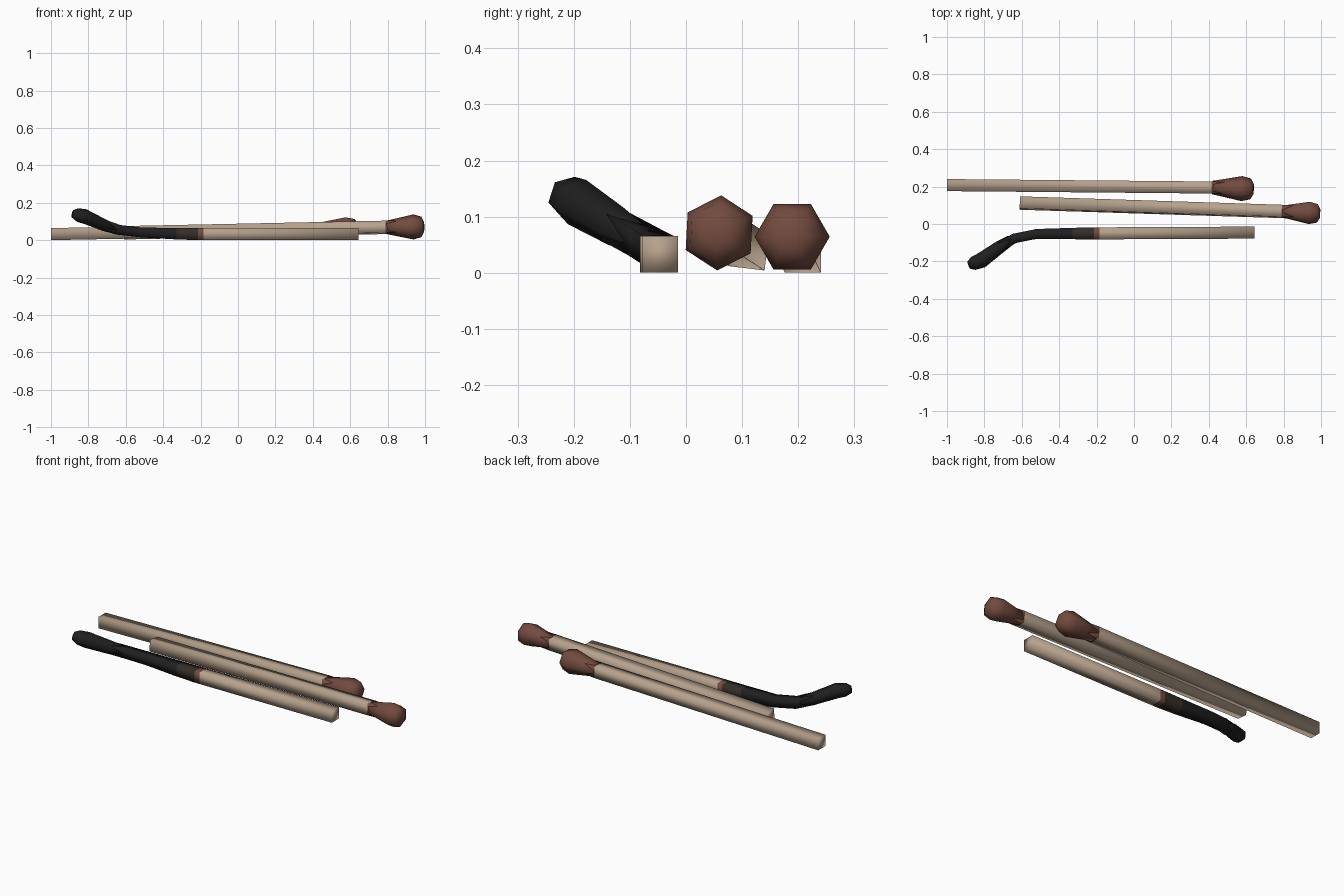
import bpy, bmesh, math
from mathutils import Vector

if "Cube" in bpy.data.objects:
    bpy.data.objects.remove(bpy.data.objects["Cube"], do_unlink=True)


def material(name, rgb):
    m = bpy.data.materials.new(name)
    m.use_nodes = True
    m.diffuse_color = (*rgb, 1)
    m.node_tree.nodes["Principled BSDF"].inputs["Base Color"].default_value = (*rgb, 1)
    return m


WOOD = material("pale_wood", (0.47, 0.36, 0.265))
RED = material("red_brown_tip", (0.17, 0.07, 0.05))
SCORCH = material("scorched_wood", (0.035, 0.027, 0.021))
CHAR = material("black_char", (0.014, 0.014, 0.014))


def loft(name, path, sides, turn, mats):
    """Sweep a polygon along (x, y, z, radius) rings; one material per span."""
    bm = bmesh.new()
    centres = [Vector(p[:3]) for p in path]
    rings = []
    for i, c in enumerate(centres):
        d = (centres[min(i + 1, len(path) - 1)] - centres[max(i - 1, 0)]).normalized()
        side = Vector((0, 0, 1)).cross(d).normalized()
        up = d.cross(side)
        ring = []
        for k in range(sides):
            a = math.radians(turn) + math.tau * k / sides
            ring.append(bm.verts.new(c + path[i][3] * (side * math.cos(a) + up * math.sin(a))))
        rings.append(ring)
    used = list(dict.fromkeys(mats))
    for i in range(len(rings) - 1):
        for k in range(sides):
            n = (k + 1) % sides
            f = bm.faces.new((rings[i][k], rings[i][n], rings[i + 1][n], rings[i + 1][k]))
            f.material_index = used.index(mats[i])
    for ring, mat in ((rings[0], mats[0]), (rings[-1], mats[-1])):
        bm.faces.new(ring).material_index = used.index(mat)
    for f in bm.faces:
        f.smooth = True
    bmesh.ops.recalc_face_normals(bm, faces=bm.faces)
    me = bpy.data.meshes.new(name)
    bm.to_mesh(me)
    bm.free()
    for m in used:
        me.materials.append(m)
    ob = bpy.data.objects.new(name, me)
    bpy.context.collection.objects.link(ob)
    return ob


R = 0.0455  # corner radius of the square sticks


def fresh_match(name, start, neck, tip, stick_turn, head_turn):
    """Square stick with a six-sided bulb; the coating begins at the neck."""
    s, n, t = Vector(start), Vector(neck), Vector(tip)
    loft(name + "_stick", [(*s, R), (*n, R), (*n.lerp(t, 0.35), R * 0.95)],
         4, stick_turn, [WOOD, RED])
    profile = [(0.02, 0.036), (0.36, 0.051), (0.72, 0.067), (0.93, 0.055), (1, 0.026)]
    loft(name + "_head", [(*n.lerp(t, f), r) for f, r in profile], 6, head_turn, [RED] * 4)


fresh_match("back_match", (-1, 0.208, 0.033), (0.415, 0.195, 0.06), (0.64, 0.187, 0.066), 45, 0)
fresh_match("middle_match", (-0.61, 0.112, 0.04), (0.79, 0.067, 0.069), (0.995, 0.056, 0.072), 38, 27)

# Burnt match: straight wood, scorched band, curled char
loft("burnt_match_stick", [
    (-0.72, -0.125, 0.082, 0.036), (-0.64, -0.077, 0.056, 0.036),
    (-0.52, -0.053, 0.042, 0.037), (-0.33, -0.051, 0.035, 0.043),
    (-0.215, -0.05, 0.033, R), (-0.185, -0.05, 0.033, R),
    (0.645, -0.046, 0.033, R)],
    4, 45, [CHAR, CHAR, CHAR, SCORCH, RED, WOOD])
loft("burnt_match_head", [
    (-0.883, -0.218, 0.14, 0.022), (-0.858, -0.21, 0.135, 0.038),
    (-0.815, -0.194, 0.126, 0.043), (-0.72, -0.125, 0.083, 0.036),
    (-0.66, -0.087, 0.061, 0.028)],
    6, 15, [CHAR] * 4)
